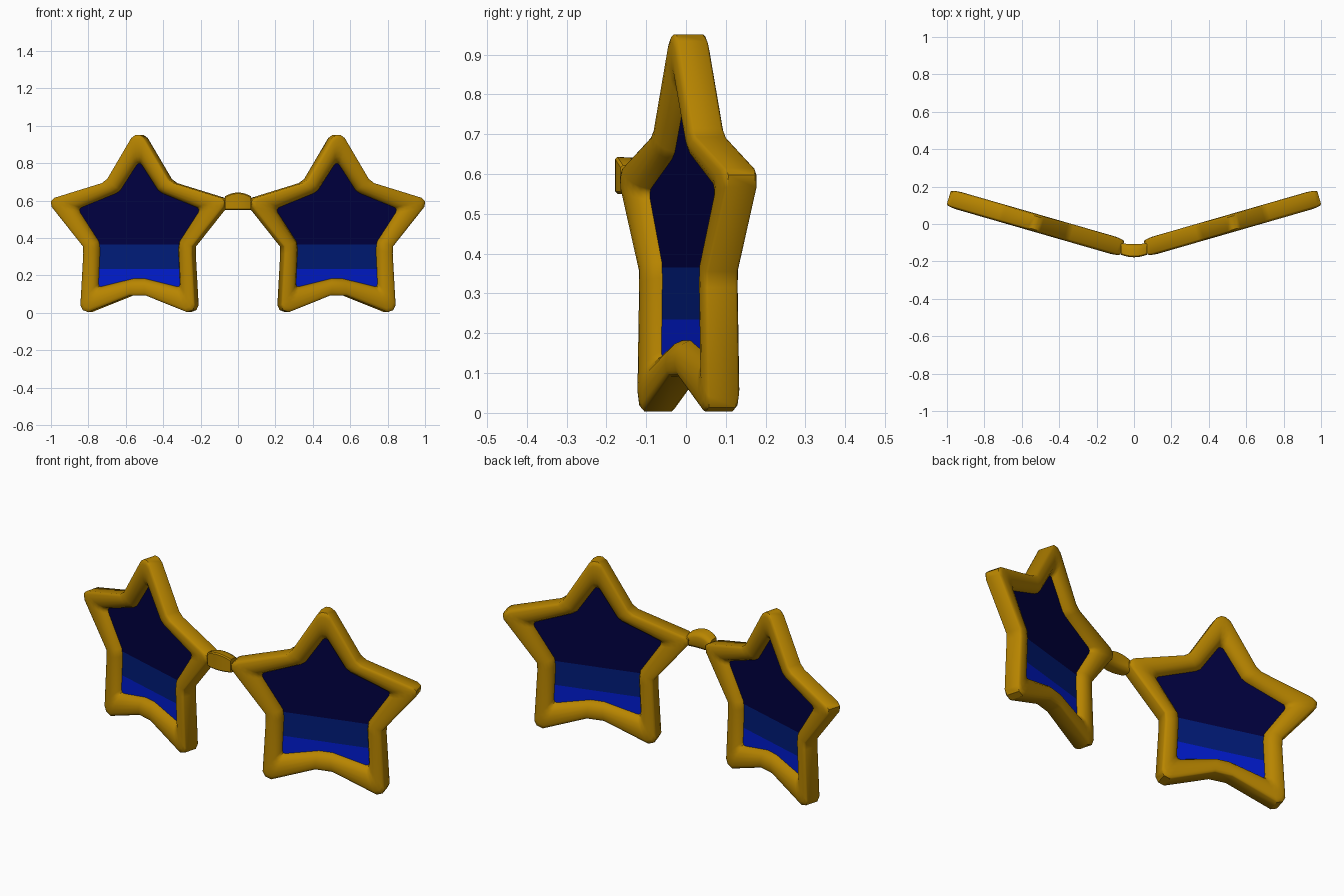
import bpy, bmesh, math
from mathutils import Matrix

if "Cube" in bpy.data.objects:
    bpy.data.objects.remove(bpy.data.objects["Cube"])

def material(name, rgb):
    m = bpy.data.materials.new(name)
    m.diffuse_color = (*rgb, 1)
    m.use_nodes = True
    m.node_tree.nodes["Principled BSDF"].inputs["Base Color"].default_value = m.diffuse_color
    return m

GOLD = material("gold", (0.479, 0.235, 0.0))
LENS = [material("dark navy", (0.0, 0.0, 0.052)),
        material("mid blue", (0.0, 0.011, 0.19)),
        material("bright blue", (0.0, 0.011, 0.62))]

# Right half of the star: outer rim and matching lens opening, in lens plane (u, z)
OUTER = [(.012, .951), (.036, .934), (.17, .715), (.2, .693), (.462, .615), (.483, .597),
         (.48, .567), (.305, .355), (.303, .315), (.319, .04), (.306, .014), (.275, .003), (.045, .092)]
INNER = [(.008, .797), (.015, .79), (.105, .655), (.13, .638), (.325, .562), (.332, .55),
         (.328, .535), (.224, .38), (.218, .34), (.227, .155), (.222, .142), (.21, .14), (.035, .182)]

def full(half):
    return half + [(-u, z) for u, z in reversed(half)]

OUTER, INNER = full(OUTER), full(INNER)

# Rim section: fraction from outer to inner edge, depth (rounded on both sides)
SIDE = [(0, .035), (.04, .041), (.15, .045), (.35, .048), (.55, .046), (.75, .039), (.9, .026), (1, .006)]
SECTION = SIDE + [(t, -w) for t, w in reversed(SIDE)]

def ring(bm, t, w):
    return [bm.verts.new((a[0] + (b[0] - a[0]) * t, w, a[1] + (b[1] - a[1]) * t))
            for a, b in zip(OUTER, INNER)]

def skin(bm, rings, closed):
    pairs = list(zip(rings, rings[1:])) + ([(rings[-1], rings[0])] if closed else [])
    for r, s in pairs:
        for i in range(len(r)):
            j = (i + 1) % len(r)
            bm.faces.new((r[i], r[j], s[j], s[i]))

def finish(bm, name, mats, matrix=Matrix(), angle=40):
    bm.transform(matrix)
    bmesh.ops.recalc_face_normals(bm, faces=bm.faces)
    me = bpy.data.meshes.new(name)
    bm.to_mesh(me)
    bm.free()
    ob = bpy.data.objects.new(name, me)
    bpy.context.collection.objects.link(ob)
    for m in mats:
        me.materials.append(m)
    bpy.ops.object.select_all(action='DESELECT')
    ob.select_set(True)
    bpy.context.view_layer.objects.active = ob
    bpy.ops.object.shade_smooth_by_angle(angle=math.radians(angle))

for side, s in (("right", 1), ("left", -1)):
    place = Matrix.Translation((s * .5265, .006, 0)) @ Matrix.Rotation(s * math.radians(16.1), 4, 'Z')
    # Star rim
    bm = bmesh.new()
    skin(bm, [ring(bm, t, w) for t, w in SECTION], True)
    finish(bm, side + "_star_rim", [GOLD], place)
    # Lens plate cut into three colour bands by height
    bm = bmesh.new()
    rings = [ring(bm, .98, -.005), ring(bm, .98, .005)]
    skin(bm, rings, False)
    for r in rings:
        bm.faces.new(r)
    for h in (.365, .235):
        bmesh.ops.bisect_plane(bm, geom=bm.verts[:] + bm.edges[:] + bm.faces[:],
                               plane_co=(0, 0, h), plane_no=(0, 0, 1))
    for f in bm.faces:
        zs = [v.co.z for v in f.verts]
        z = (min(zs) + max(zs)) / 2
        f.material_index = 0 if z > .365 else 1 if z > .235 else 2
    bmesh.ops.triangulate(bm, faces=[f for f in bm.faces if len(f.verts) > 4])
    finish(bm, side + "_lens", LENS, place, 30)

# Nose bridge: short arched bar bowed up and forward
bm = bmesh.new()
rings = []
N = 10
for i in range(N + 1):
    x = -.07 + .14 * i / N
    k = 1 - (x / .07) ** 2
    y0, y1 = -.164 - .014 * k, -.102 - .006 * k
    z0, z1 = .55, .622 + .021 * k
    c = .012
    pts = [(y0, z0 + c / 2), (y0, z1 - c / 2), (y0 + c / 2, z1), (y1 - 2 * c, z1 - .002), (y1 - c / 2, z1 - c),
           (y1, z1 - 2 * c), (y1, z0 + 2 * c), (y1 - c / 2, z0 + c), (y1 - 2 * c, z0), (y0 + c / 2, z0)]
    rings.append([bm.verts.new((x, y, z)) for y, z in pts])
skin(bm, rings, False)
bm.faces.new(rings[0])
bm.faces.new(rings[-1])
finish(bm, "nose_bridge", [GOLD])
